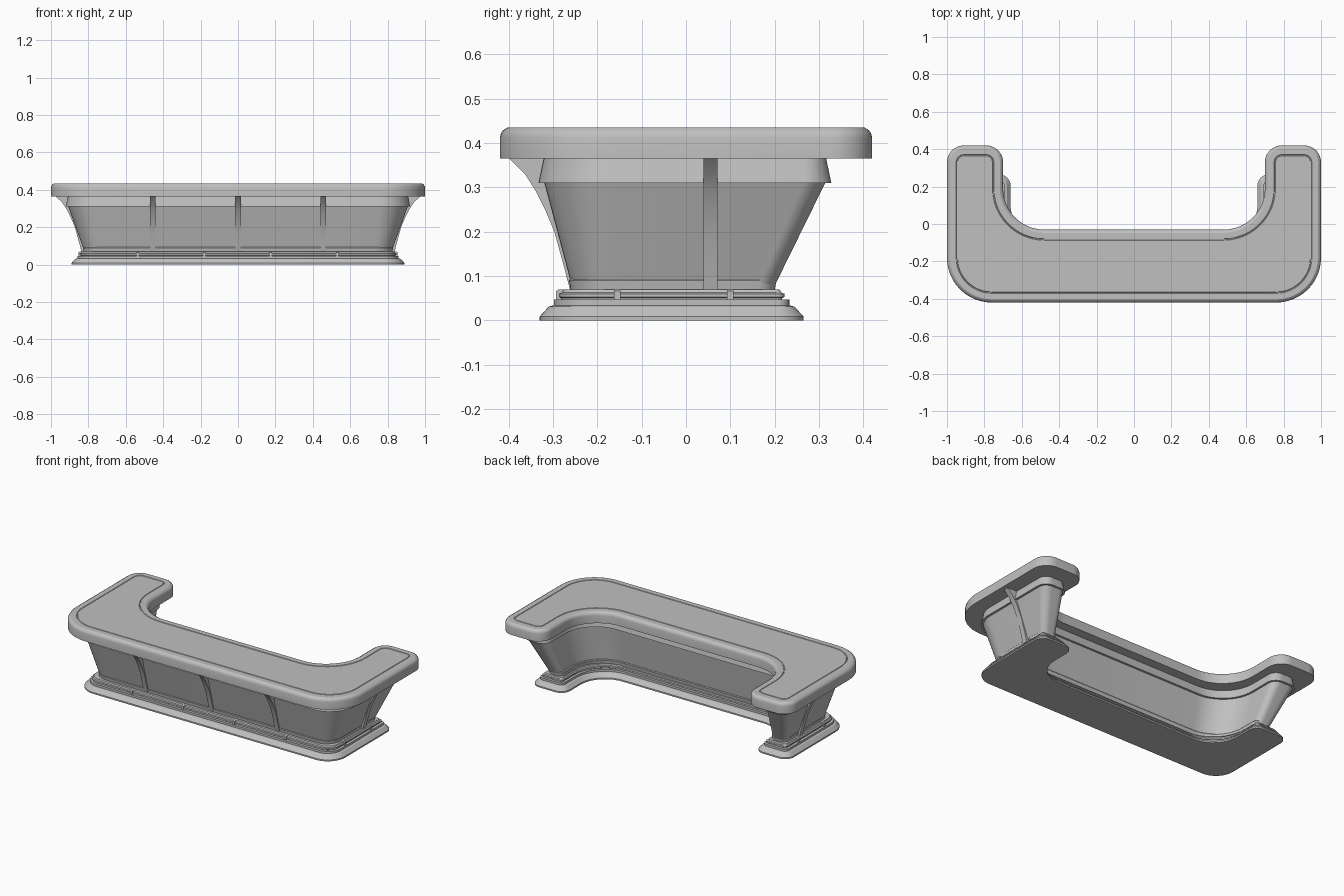
import bpy, math
from mathutils import Vector

if "Cube" in bpy.data.objects:
    bpy.data.objects.remove(bpy.data.objects["Cube"])

grey = bpy.data.materials.new("plain grey")
grey.diffuse_color = (0.52, 0.525, 0.52, 1)
grey.use_nodes = True
grey.node_tree.nodes["Principled BSDF"].inputs["Base Color"].default_value = grey.diffuse_color


def make(name, verts, faces, smooth=True):
    me = bpy.data.meshes.new(name)
    me.from_pydata(verts, [], faces)
    me.materials.append(grey)
    ob = bpy.data.objects.new(name, me)
    bpy.context.collection.objects.link(ob)
    bpy.ops.object.select_all(action='DESELECT')
    bpy.context.view_layer.objects.active = ob
    ob.select_set(True)
    bpy.ops.object.mode_set(mode='EDIT')
    bpy.ops.mesh.select_all(action='SELECT')
    bpy.ops.mesh.normals_make_consistent(inside=False)
    bpy.ops.object.mode_set(mode='OBJECT')
    if smooth:
        bpy.ops.object.shade_smooth_by_angle(angle=math.radians(30))
    return ob


def u_loop(shape, z, d=0.0, n=12):
    """Rounded U outline, inset by d."""
    xo, xi, yf, yi, yb, ro, ri, re = shape
    xo, xi, yf, yi, yb = xo - d, xi + d, yf + d, yi - d, yb - d
    ro, ri, re = max(ro - d, .012), ri + d, max(re - d, .012)
    c = [(-xo, yf, ro), (xo, yf, ro), (xo, yb, re), (xi, yb, re),
         (xi, yi, ri), (-xi, yi, ri), (-xi, yb, re), (-xo, yb, re)]
    pts = []
    for i, (x, y, r) in enumerate(c):
        p = Vector((x, y))
        dp = (Vector(c[i - 1][:2]) - p).normalized()
        dn = (Vector(c[(i + 1) % 8][:2]) - p).normalized()
        m = p + r * (dp + dn)
        for k in range(n + 1):
            t = math.pi / 2 * k / n
            q = m - r * dn * math.cos(t) - r * dp * math.sin(t)
            pts.append((q.x, q.y, z))
    return pts


def loft(name, loops):
    n = len(loops[0])
    verts = [p for l in loops for p in l]
    faces = [(a * n + i, a * n + (i + 1) % n, (a + 1) * n + (i + 1) % n, (a + 1) * n + i)
             for a in range(len(loops) - 1) for i in range(n)]
    faces.append(tuple(reversed(range(n))))
    faces.append(tuple(range((len(loops) - 1) * n, len(loops) * n)))
    return make(name, verts, faces)


# U outlines: outer x, inner x, front y, inner y, back y, radii (outer, inner, end)
TOP = (1.0, .70, -.42, -.03, .42, .24, .22, .09)
BASE = (.89, .66, -.33, -.07, .265, .12, .17, .06)
BODY_LOW = (.82, .725, -.255, -.125, .195, .09, .2, .035)
BODY_HIGH = (.908, .755, -.32, -.09, .315, .16, .22, .05)

# counter top with rounded rim and a fine groove
loft("counter_top", [u_loop(TOP, z, d) for d, z in
     [(0, .365), (0, .412), (.002, .421), (.007, .429), (.017, .435),
      (.049, .435), (.051, .432), (.055, .432), (.057, .435)]])
# band under the counter
loft("upper_band", [u_loop(BODY_HIGH, .31, -.013), u_loop(BODY_HIGH, .367, -.001)])
# flared body and its collar
loft("body", [u_loop(BODY_LOW, .068), u_loop(BODY_HIGH, .312)])
loft("body_collar", [u_loop(BODY_LOW, .068, -.005), u_loop(BODY_LOW, .09, -.009),
                     u_loop(BODY_LOW, .095, -.006)])
# stepped plinth
loft("plinth", [u_loop(BASE, z, d) for d, z in
     [(0, 0), (0, .009), (.02, .031), (.032, .034), (.032, .047), (.048, .047),
      (.048, .05), (.043, .053), (.043, .06), (.05, .063), (.054, .07)]])

# curved ribs: outline in (outward, z)
RIB = [(.235, .07), (.262, .07), (.275, .12), (.297, .2), (.318, .25),
       (.338, .29), (.363, .33), (.40, .366), (.30, .366)]


def prism(name, outline, side, pos, width):
    """Extrude an outline; side 0 = front, +1/-1 = right/left."""
    verts = []
    for s in (-width / 2, width / 2):
        for o, z in outline:
            verts.append((pos + s, -o, z) if side == 0 else (side * o, pos + s, z))
    n = len(outline)
    faces = [(i, (i + 1) % n, n + (i + 1) % n, n + i) for i in range(n)]
    faces += [tuple(range(n)), tuple(range(n, 2 * n))]
    make(name, verts, faces)


for x in (-.455, 0, .455):
    prism("front_rib", RIB, 0, x, .03)
for s in (-1, 1):
    prism("side_rib", [(o + .575, z) for o, z in RIB], s, .055, .032)


# small clips on the plinth step
def clip(o):
    return [(o - .03, .046), (o, .046), (o, .066), (o - .006, .07), (o - .03, .07)]


for x in (-.535, -.18, .175, .53):
    prism("front_clip", clip(.293), 0, x, .014)
for s in (-1, 1):
    for y in (-.155, .10):
        prism("side_clip", clip(.853), s, y, .014)
